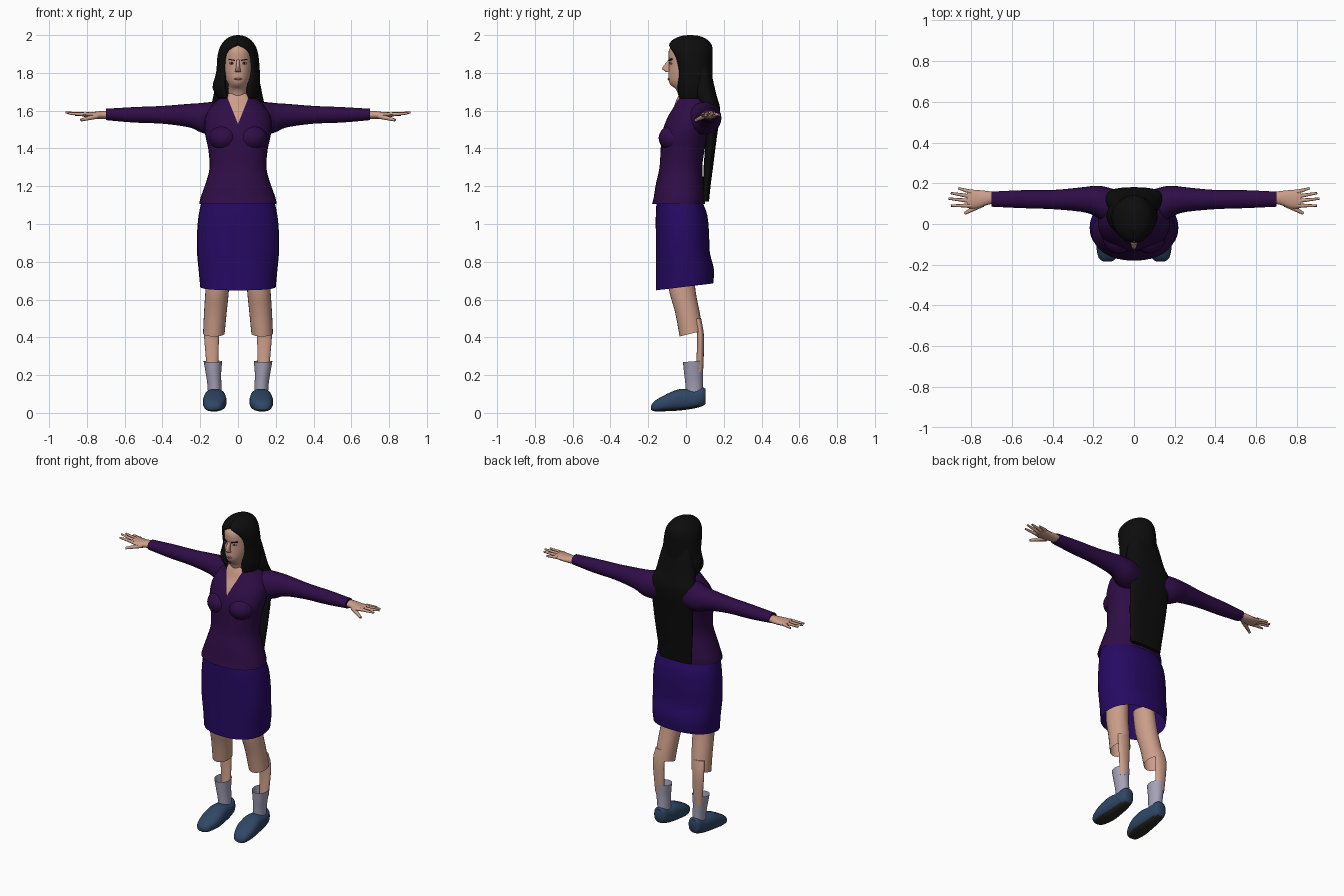
import bpy, bmesh, math
from mathutils import Vector

if "Cube" in bpy.data.objects:
    bpy.data.objects.remove(bpy.data.objects["Cube"])


def material(name, r, g, b):
    m = bpy.data.materials.new(name)
    m.use_nodes = True
    m.diffuse_color = (r, g, b, 1)
    bsdf = m.node_tree.nodes["Principled BSDF"]
    bsdf.inputs["Base Color"].default_value = (r, g, b, 1)
    bsdf.inputs["Roughness"].default_value = 0.8
    return m


SKIN = material("skin", 0.60, 0.34, 0.25)
HAIR = material("black hair", 0.004, 0.004, 0.004)
JACKET = material("plum jacket", 0.028, 0.004, 0.062)
SKIRT = material("violet skirt", 0.020, 0.003, 0.125)
SOCK = material("pale lavender sock", 0.38, 0.36, 0.48)
SHOE = material("blue shoe", 0.028, 0.062, 0.13)
SOLE = material("dark sole", 0.02, 0.02, 0.018)
EYE = material("eye white", 0.55, 0.50, 0.46)
LIP = material("lip", 0.36, 0.16, 0.13)


def finish(name, bm, *mats, angle=50):
    bmesh.ops.remove_doubles(bm, verts=bm.verts, dist=0.0001)
    bmesh.ops.recalc_face_normals(bm, faces=bm.faces)
    mesh = bpy.data.meshes.new(name)
    bm.to_mesh(mesh)
    bm.free()
    obj = bpy.data.objects.new(name, mesh)
    bpy.context.collection.objects.link(obj)
    for m in mats:
        mesh.materials.append(m)
    bpy.ops.object.select_all(action="DESELECT")
    obj.select_set(True)
    bpy.context.view_layer.objects.active = obj
    bpy.ops.object.shade_smooth_by_angle(angle=math.radians(angle))
    return obj


def spline(rings, steps):
    """Catmull-Rom interpolation between neighbouring rings."""
    out = []
    for i in range(len(rings) - 1):
        p = [rings[max(0, min(len(rings) - 1, i + k))] for k in (-1, 0, 1, 2)]
        for j in range(steps):
            t = j / steps
            out.append([b + t / 2 * (c - a + t * (2*a - 5*b + 4*c - d + t * (3*(b - c) + d - a)))
                        for a, b, c, d in zip(*p)])
    return out + [list(rings[-1])]


def loft(rings, axis="z", s=1, n=24, p=2, caps=(True, True), steps=3):
    """Rings: position, centre a, centre b, radius a, radius b, [tilt, opening]."""
    full = [tuple(r) + (0,) * (7 - len(r)) for r in rings]
    bm = bmesh.new()
    rows = []
    for t, ca, cb, ra, rb, tilt, gap in spline(full, steps):
        row = []
        for i in range(n + 1):
            th = gap + (2 * math.pi - 2 * gap) * i / n
            u, v = math.sin(th), -math.cos(th)
            da = ra * math.copysign(abs(u) ** (2 / p), u)
            db = rb * math.copysign(abs(v) ** (2 / p), v)
            a, b, c = ca + da, cb + db, t + tilt * db
            co = {"z": (a, b, c), "x": (c, a, b), "y": (a, c, b)}[axis]
            row.append(bm.verts.new((co[0] * s, co[1], co[2])))
        rows.append(row)
    for lo, hi in zip(rows, rows[1:]):
        for i in range(n):
            bm.faces.new((lo[i], lo[i + 1], hi[i + 1], hi[i]))
    for row, wanted in zip((rows[0], rows[-1]), caps):
        if wanted:
            bm.faces.new(row[:n])
    return bm


def ellipsoid(name, mat, centre, size):
    bm = bmesh.new()
    bmesh.ops.create_uvsphere(bm, u_segments=20, v_segments=12, radius=1)
    bmesh.ops.scale(bm, vec=size, verts=bm.verts)
    bmesh.ops.translate(bm, vec=centre, verts=bm.verts)
    return finish(name, bm, mat)


def finger(name, start, end, r, s):
    """Tapered digit between two points."""
    a, b = Vector(start), Vector(end)
    bm = bmesh.new()
    bmesh.ops.create_cone(bm, cap_ends=True, segments=8, radius1=r, radius2=r * 0.5,
                          depth=(b - a).length)
    bmesh.ops.rotate(bm, matrix=(b - a).to_track_quat("Z", "Y").to_matrix(), verts=bm.verts)
    bmesh.ops.translate(bm, vec=(a + b) / 2, verts=bm.verts)
    bmesh.ops.scale(bm, vec=(s, 1, 1), verts=bm.verts)
    finish(name, bm, SKIN)


# Jacket body, with the skin showing in a V neckline
bm = loft([(1.105, 0, -.04, .205, .14), (1.14, 0, -.036, .198, .135), (1.22, 0, -.033, .17, .125),
           (1.3, 0, -.027, .15, .113), (1.4, 0, -.017, .158, .117), (1.48, 0, -.002, .175, .125),
           (1.56, 0, .03, .175, .13), (1.62, 0, .05, .145, .115), (1.66, 0, .05, .105, .1),
           (1.69, 0, .04, .075, .075)], n=32, p=2.2, caps=(False, True))
slope, tip = 0.4, 1.53
for s in (1, -1):
    bmesh.ops.bisect_plane(bm, geom=bm.verts[:] + bm.edges[:] + bm.faces[:],
                           plane_co=(0, 0, tip), plane_no=(s, 0, -slope))
for f in bm.faces:
    c = f.calc_center_median()
    if c.y < 0.02 and abs(c.x) < (c.z - tip) * slope:
        f.material_index = 1
finish("jacket", bm, JACKET, SKIN)

# Skirt, open at a hem that rises toward the back
finish("skirt", loft([(.667, 0, -.008, .2, .152, .12), (.75, 0, -.006, .208, .154, .06),
                      (.85, 0, -.017, .217, .143), (.95, 0, -.019, .217, .141),
                      (1.05, 0, -.024, .208, .136), (1.13, 0, -.037, .19, .118)],
                     n=32, p=2.3, caps=(False, True)), SKIRT)

# Head and neck
finish("head", loft([(1.6, 0, .04, .055, .06), (1.68, 0, .02, .05, .06), (1.715, 0, .01, .05, .065),
                     (1.735, 0, 0, .05, .08), (1.76, 0, .005, .062, .097), (1.8, 0, .015, .073, .108),
                     (1.85, 0, .02, .079, .11), (1.92, 0, .015, .075, .106),
                     (1.96, 0, .015, .05, .07)], n=28), SKIN)
finish("nose", loft([(1.87, 0, -.086, .007, .006), (1.825, 0, -.104, .012, .022),
                     (1.806, 0, -.094, .016, .014)], n=10), SKIN)
ellipsoid("lips", LIP, (0, -.089, 1.768), (.021, .008, .006))

for side, s in (("left", 1), ("right", -1)):
    # Eyes and slanted brows
    ellipsoid(side + "_eye", EYE, (s * .033, -.079, 1.851), (.014, .007, .006))
    ellipsoid(side + "_iris", HAIR, (s * .032, -.083, 1.852), (.005, .005, .005))
    bm = bmesh.new()
    bmesh.ops.create_cube(bm, size=1)
    for v in bm.verts:
        x = v.co.x
        v.co = (s * (.033 + x * .034), -.083 + x * .012 + v.co.y * .009,
                1.869 + x * .006 + v.co.z * .006)
    finish(side + "_brow", bm, HAIR)

    # Bust and sleeve
    ellipsoid(side + "_bust", JACKET, (s * .075, -.065, 1.455), (.08, .08, .07))
    finish(side + "_sleeve",
           loft([(.08, .085, 1.56, .08, .085), (.15, .1, 1.56, .085, .085), (.2, .115, 1.563, .072, .077),
                 (.26, .12, 1.574, .06, .062), (.4, .12, 1.578, .047, .047),
                 (.55, .122, 1.578, .044, .041), (.7, .122, 1.58, .037, .03)], "x", s), JACKET)

    # Hand
    finish(side + "_palm",
           loft([(.68, .128, 1.578, .028, .02), (.72, .128, 1.577, .034, .021),
                 (.77, .122, 1.576, .045, .017), (.82, .124, 1.58, .046, .011)], "x", s, n=16), SKIN)
    for i, (x, y, z) in enumerate([(.863, .176, 1.578), (.9, .152, 1.587),
                                   (.912, .125, 1.59), (.898, .09, 1.585)]):
        finger(f"{side}_finger_{i + 1}", (.8, .157 - i * .022, 1.58), (x, y, z), .011, s)
    finger(side + "_thumb", (.745, .098, 1.572), (.832, .052, 1.55), .015, s)

    # Thigh, open at the knee, and slim shin behind it
    finish(side + "_thigh",
           loft([(.78, .1, -.03, .06, .07), (.65, .11, -.02, .062, .07), (.53, .12, .008, .06, .065),
                 (.42, .128, .028, .057, .062, .25)], s=s, caps=(True, False)), SKIN)
    finish(side + "_shin",
           loft([(.22, .135, .07, .03, .02), (.3, .137, .075, .034, .019), (.42, .14, .076, .04, .018),
                 (.5, .13, .06, .04, .02)], s=s), SKIN)

    # Sock and shoe with a dark underside
    finish(side + "_sock",
           loft([(.09, .123, .045, .036, .045), (.15, .125, .043, .037, .046),
                 (.21, .13, .04, .041, .05), (.273, .133, .039, .049, .055, .08)],
                s=s, caps=(True, False)), SOCK)
    bm = loft([(-.184, .13, .028, .02, .012), (-.165, .13, .036, .044, .028), (-.1, .124, .055, .062, .046),
               (-.03, .122, .07, .058, .057), (.04, .122, .073, .05, .05), (.085, .122, .085, .042, .05),
               (.102, .122, .088, .03, .04)], "y", s, p=2.5)
    bm.normal_update()
    bmesh.ops.recalc_face_normals(bm, faces=bm.faces)
    for f in bm.faces:
        if f.normal.z < -0.75:
            f.material_index = 1
    finish(side + "_shoe", bm, SHOE, SOLE)

# Hair: cap framing the face, with locks beside the neck
cap = finish("hair_cap", loft([(1.66, 0, .045, .1, .095, 0, .6), (1.72, -.01, .04, .125, .1, 0, .55),
                               (1.8, 0, .04, .116, .1, 0, .7), (1.88, 0, .03, .11, .11, 0, .72),
                               (1.925, 0, .024, .1, .117, 0, .5), (1.955, 0, .022, .085, .11, 0, .06),
                               (1.98, 0, .022, .062, .085), (1.996, 0, .022, .03, .045),
                               (2.0, 0, .022, .004, .005)], n=32, caps=(False, True)), HAIR)
shell = cap.modifiers.new("thickness", "SOLIDIFY")
shell.thickness = 0.022
shell.offset = -1

# Hair: long fall down the back
finish("hair_fall", loft([(1.12, 0, .104, .11, .018), (1.2, 0, .11, .118, .02), (1.3, 0, .118, .128, .025),
                          (1.45, 0, .132, .138, .03), (1.6, 0, .135, .143, .046), (1.68, 0, .1, .13, .062),
                          (1.8, 0, .085, .105, .05), (1.92, 0, .07, .07, .045)], n=28, p=2.4), HAIR)
